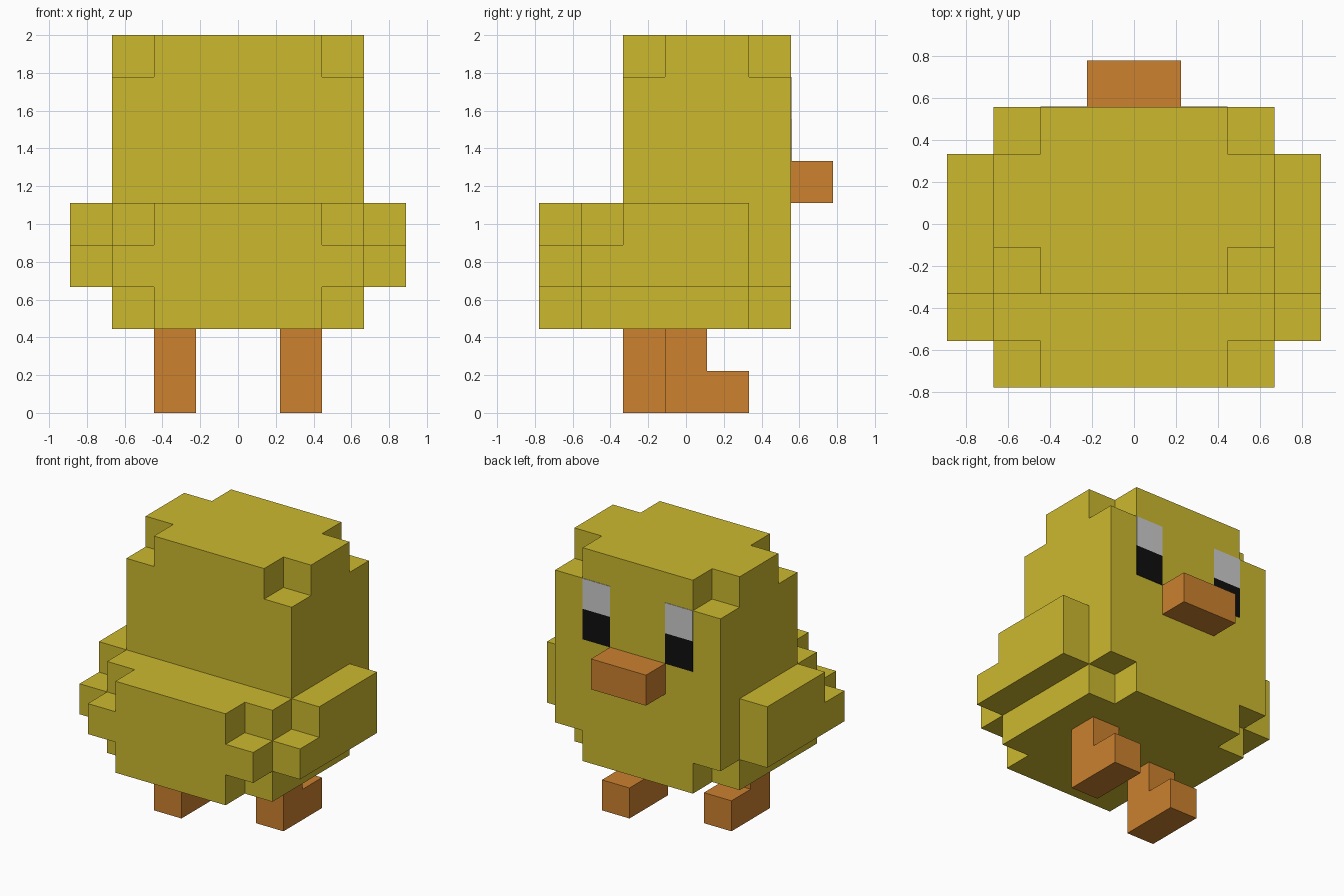
import bpy, bmesh, math
from itertools import product
from mathutils import Vector

cube = bpy.data.objects.get("Cube")
if cube:
    bpy.data.objects.remove(cube, do_unlink=True)

U = 2 / 9      # size of one block
Y0 = -3.5      # block row 0 starts here, in block units


def material(name, rgb):
    lin = [((c / 255 + 0.055) / 1.055) ** 2.4 if c > 10 else c / 255 / 12.92 for c in rgb]
    m = bpy.data.materials.new(name)
    m.use_nodes = True
    m.diffuse_color = (*lin, 1)
    bsdf = m.node_tree.nodes["Principled BSDF"]
    bsdf.inputs["Base Color"].default_value = (*lin, 1)
    bsdf.inputs["Roughness"].default_value = 0.8
    return m


YELLOW = material("feather yellow", (204, 185, 47))
ORANGE = material("beak orange", (204, 129, 47))
WHITE = material("eye white", (205, 205, 205))
BLACK = material("eye black", (15, 15, 15))


def cells(x, y, z):
    """Block cells in half-open ranges."""
    return set(product(range(*x), range(*y), range(*z)))


def finish(name, bm, mat):
    mesh = bpy.data.meshes.new(name)
    bm.to_mesh(mesh)
    bm.free()
    mesh.materials.append(mat)
    obj = bpy.data.objects.new(name, mesh)
    bpy.context.collection.objects.link(obj)
    return obj


def blocks(name, solid, mat):
    """Outer skin of a set of block cells, with flat areas merged."""
    bm = bmesh.new()
    for c in solid:
        for axis, side in product(range(3), (0, 1)):
            n = list(c)
            n[axis] += 2 * side - 1
            if tuple(n) in solid:
                continue
            a, b = (axis + 1) % 3, (axis + 2) % 3
            ring = []
            for da, db in ((0, 0), (1, 0), (1, 1), (0, 1)):
                p = list(c)
                p[axis] += side
                p[a] += da
                p[b] += db
                ring.append(bm.verts.new((p[0] * U, (p[1] + Y0) * U, p[2] * U)))
            bm.faces.new(ring if side else ring[::-1])
    bmesh.ops.remove_doubles(bm, verts=bm.verts, dist=1e-4)
    bmesh.ops.dissolve_limit(bm, angle_limit=math.radians(1), verts=bm.verts, edges=bm.edges)
    return finish(name, bm, mat)


def plate(name, x, z, mat):
    """Thin one-block plate on the face wall."""
    bm = bmesh.new()
    bmesh.ops.create_cube(bm, size=1)
    bmesh.ops.scale(bm, vec=Vector((U, 0.006, U)), verts=bm.verts)
    bmesh.ops.translate(bm, vec=Vector(((x + 0.5) * U, (6 + Y0) * U, (z + 0.5) * U)), verts=bm.verts)
    return finish(name, bm, mat)


# Body: tall head and chest plus the low rump, with corner blocks cut away
body = cells((-3, 3), (2, 6), (2, 9)) | cells((-3, 3), (0, 2), (2, 5))
for x in (-3, 2):
    body -= {(x, 2, 8), (x, 5, 8)}                              # crown
    body -= {(x, 0, 4), (x, 0, 2), (x, 5, 2)}                   # rump and belly
blocks("body", body, YELLOW)

# Wings, stepped at the tip
for side, x in (("left", 3), ("right", -4)):
    wing = cells((x, x + 1), (1, 5), (3, 4)) | cells((x, x + 1), (2, 5), (4, 5))
    blocks(side + "_wing", wing, YELLOW)

# Legs in mid stride, each with a foot one block long
for side, x, y in (("left", 1, 3), ("right", -2, 2)):
    leg = cells((x, x + 1), (y, y + 1), (0, 2)) | {(x, y + 1, 0)}
    blocks(side + "_leg", leg, ORANGE)

# Beak
blocks("beak", cells((-1, 1), (6, 7), (5, 6)), ORANGE)

# Eyes: white above, black below
for side, x in (("left", 1), ("right", -2)):
    plate(side + "_eye_white", x, 7, WHITE)
    plate(side + "_eye_pupil", x, 6, BLACK)
